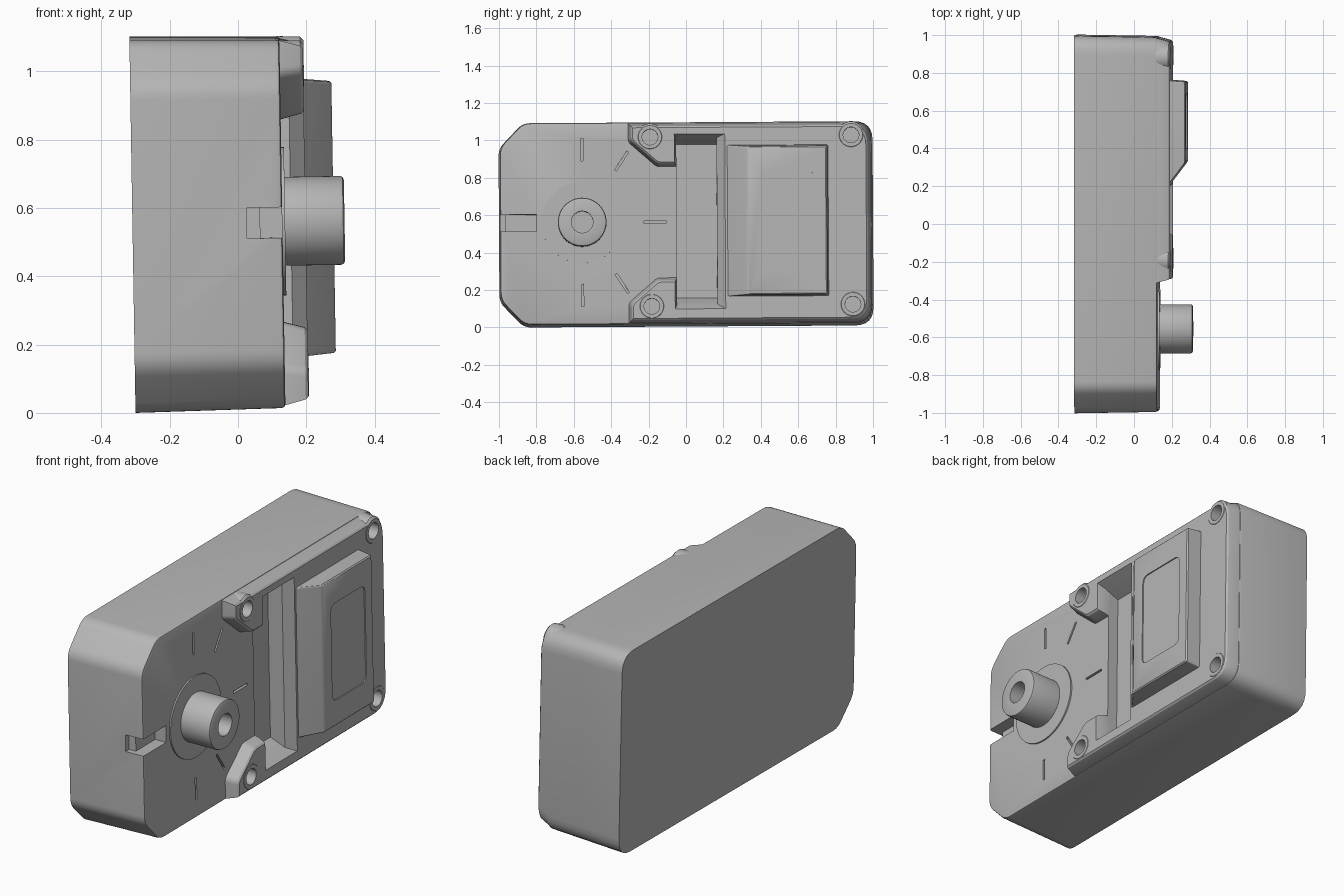
import bpy, bmesh
from math import sin, cos, pi, radians
from mathutils import Vector, Matrix

cube = bpy.data.objects.get("Cube")
if cube:
    bpy.data.objects.remove(cube)

grey = bpy.data.materials.new("plain grey")
grey.use_nodes = True
grey.diffuse_color = (0.47, 0.47, 0.47, 1)
grey.node_tree.nodes["Principled BSDF"].inputs["Base Color"].default_value = grey.diffuse_color
parts = []


def loft(name, rings):
    """Skin between rings of equal length and cap both ends."""
    bm = bmesh.new()
    loops = [[bm.verts.new(p) for p in ring] for ring in rings]
    n = len(loops[0])
    for a, b in zip(loops, loops[1:]):
        for i in range(n):
            j = (i + 1) % n
            bm.faces.new((a[i], a[j], b[j], b[i]))
    bm.faces.new(loops[0])
    bm.faces.new(loops[-1])
    bmesh.ops.recalc_face_normals(bm, faces=bm.faces)
    mesh = bpy.data.meshes.new(name)
    bm.to_mesh(mesh)
    bm.free()
    mesh.materials.append(grey)
    obj = bpy.data.objects.new(name, mesh)
    bpy.context.collection.objects.link(obj)
    return obj


def outline(corners, x, inset=0.0, steps=6):
    """Closed (y, z, radius) polygon at height x, inset by mitres and rounded."""
    pts = [Vector(c[:2]) for c in corners]
    n = len(pts)
    area = sum(pts[i - 1].cross(pts[i]) for i in range(n))
    side = 1 if area > 0 else -1
    moved = []
    for i, p in enumerate(pts):
        a = (p - pts[i - 1]).normalized()
        b = (pts[(i + 1) % n] - p).normalized()
        na, nb = Vector((-a.y, a.x)) * side, Vector((-b.y, b.x)) * side
        moved.append(p + (na + nb) * inset / (1 + na.dot(nb)))
    ring = []
    for i, p in enumerate(moved):
        r = corners[i][2]
        if r == 0:
            ring.append((x, p.x, p.y))
            continue
        a = p + (moved[i - 1] - p).normalized() * r
        b = p + (moved[(i + 1) % n] - p).normalized() * r
        for k in range(steps + 1):
            t = k / steps
            q = a.lerp(p, t).lerp(p.lerp(b, t), t)
            ring.append((x, q.x, q.y))
    return ring


def rect(x, y0, y1, z0, z1, r=0.0):
    return outline([(y0, z0, r), (y1, z0, r), (y1, z1, r), (y0, z1, r)], x)


def turned(name, y, z, profile, n=48):
    """Round part on the x axis from (x, radius) pairs."""
    return loft(name, [[(x, y + r * cos(2 * pi * i / n), z + r * sin(2 * pi * i / n))
                        for i in range(n)] for x, r in profile])


def cut(targets, cutter):
    cutter.hide_render = True
    for obj in targets:
        mod = obj.modifiers.new("cut", 'BOOLEAN')
        mod.operation, mod.solver, mod.object = 'DIFFERENCE', 'EXACT', cutter
        bpy.context.view_layer.objects.active = obj
        bpy.ops.object.modifier_apply(modifier=mod.name)
    bpy.data.objects.remove(cutter)


# Main case: chamfered front end, rounded rear end, slight draft
H = 0.546
case_shape = [(-1, -0.41, 0.04), (-0.87, -H, 0.04), (1, -H, 0.1),
              (1, H, 0.1), (-0.87, H, 0.04), (-1, 0.41, 0.04)]
case = loft("case", [outline(case_shape, x, d) for x, d in
                     ((-0.309, 0), (0.118, 0.007), (0.127, 0.01), (0.13, 0.018))])

# Raised rear cover with two front lugs
cover_shape = [(-0.32, -H, 0), (1, -H, 0.1), (1, H, 0.1), (-0.32, H, 0),
               (-0.32, 0.43, 0.02), (-0.16, 0.29, 0.02), (-0.05, 0.29, 0),
               (-0.05, -0.28, 0), (-0.16, -0.28, 0.02), (-0.32, -0.42, 0.02)]
cover = loft("rear_cover", [outline(cover_shape, x, d) for x, d in
                            ((0.1, 0.012), (0.13, 0.012), (0.19, 0.028), (0.198, 0.036))])

# Cross slot with sloping ends
cut([case, cover], loft("slot_cutter", [
    rect(0.07, -0.05, 0.165, -0.4, 0.42),
    rect(0.155, -0.05, 0.166, -0.435, 0.455),
    rect(0.198, -0.06, 0.21, -0.46, 0.475),
    rect(0.3, -0.06, 0.21, -0.46, 0.475)]))

# Stepped notch in the front edge
for depth, end in ((0.065, -0.8), (0.025, -0.965)):
    cut([case], loft("notch_cutter", [rect(x, -1.1, end, -0.04, 0.05) for x in (depth, 0.3)]))

# Radial index marks around the shaft
SHAFT_Y, SHAFT_Z = -0.555, 0.006
for angle in (-90, -57, 0, 57, 90):
    mark = loft("mark_cutter", [rect(x, 0.33, 0.45, -0.006, 0.006) for x in (0.112, 0.16)])
    mark.data.transform(Matrix.Translation((0, SHAFT_Y, SHAFT_Z))
                        @ Matrix.Rotation(radians(angle), 4, 'X'))
    cut([case], mark)

# Screw posts
for label, y, z in (("front_upper", -0.19, 0.46), ("front_lower", -0.185, -0.445),
                    ("rear_upper", 0.885, 0.465), ("rear_lower", 0.89, -0.44)):
    cut([cover], turned("post_cutter", y, z, [(0.125, 0.055), (0.3, 0.055)]))
    parts.append(turned(label + "_screw_post", y, z, [
        (0.12, 0.075), (0.19, 0.072), (0.2, 0.062), (0.2, 0.042), (0.135, 0.042)]))

# Sloped housing with a shallow rounded label recess
panel = loft("sloped_housing", [
    rect(0.155, 0.166, 0.765, -0.398, 0.418, 0.01),
    rect(0.274, 0.322, 0.755, -0.387, 0.407, 0.01),
    rect(0.28, 0.333, 0.748, -0.381, 0.401, 0.01)])
cut([panel], loft("label_cutter", [rect(x, 0.4, 0.69, -0.25, 0.27, 0.04) for x in (0.274, 0.35)]))

# Output shaft and its collar
parts.append(turned("shaft_collar", SHAFT_Y, SHAFT_Z, [(0.1, 0.217), (0.138, 0.217)], 64))
parts.append(turned("output_shaft", SHAFT_Y, SHAFT_Z, [
    (0.12, 0.13), (0.3, 0.13), (0.308, 0.127), (0.312, 0.118), (0.312, 0.058), (0.19, 0.058)], 64))

# Smooth shading and the slight overall lean
parts += [case, cover, panel]
lean = (Matrix.Translation((0, 0, 0.556)) @ Matrix.Rotation(0.006, 4, 'X')
        @ Matrix.Rotation(-0.0165, 4, 'Y'))
for obj in parts:
    obj.data.shade_smooth()
    obj.data.set_sharp_from_angle(angle=radians(30))
    obj.matrix_world = lean
